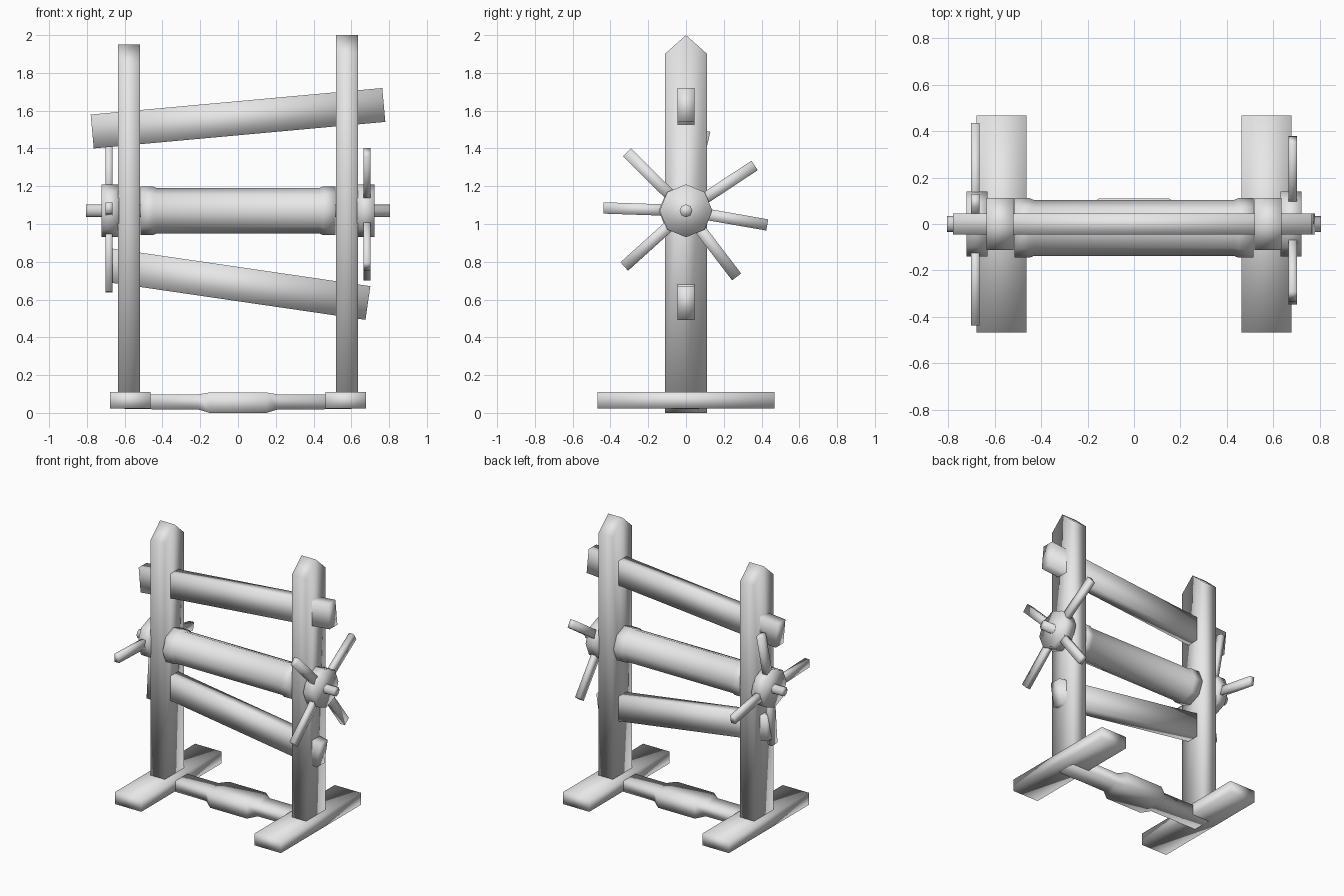
import bpy, bmesh, math
from mathutils import Matrix, Vector

cube = bpy.data.objects.get("Cube")
if cube:
    bpy.data.objects.remove(cube, do_unlink=True)

grey = bpy.data.materials.new("plain_grey")
grey.use_nodes = True
colour = (0.8, 0.8, 0.8, 1)
grey.diffuse_color = colour
grey.node_tree.nodes["Principled BSDF"].inputs["Base Color"].default_value = colour


def finish(name, bm):
    bmesh.ops.recalc_face_normals(bm, faces=bm.faces)
    for face in bm.faces:
        face.smooth = True
    mesh = bpy.data.meshes.new(name)
    bm.to_mesh(mesh)
    bm.free()
    mesh.materials.append(grey)
    obj = bpy.data.objects.new(name, mesh)
    bpy.context.collection.objects.link(obj)
    return obj


def box(name, centre, size, turn=None):
    bm = bmesh.new()
    bmesh.ops.create_cube(bm, size=1)
    turn = turn or Matrix()
    bm.transform(Matrix.Translation(centre) @ turn @ Matrix.Diagonal((*size, 1)))
    return finish(name, bm)


def lathe_x(name, stations, y, z, sides=8):
    """Solid along x through (x, radius) stations."""
    bm = bmesh.new()
    rings = []
    for x, r in stations:
        angles = [math.tau * i / sides for i in range(sides)]
        rings.append([bm.verts.new((x, y + r * math.sin(a), z + r * math.cos(a))) for a in angles])
    for a, b in zip(rings, rings[1:]):
        for i in range(sides):
            j = (i + 1) % sides
            bm.faces.new((a[i], a[j], b[j], b[i]))
    bm.faces.new(rings[0])
    bm.faces.new(rings[-1])
    return finish(name, bm)


def post(name, x, top):
    """Plank with a pointed top."""
    profile = [(-0.112, 0.06), (0, 0.06), (0.112, 0.06),
               (0.112, top - 0.1), (0, top), (-0.112, top - 0.1)]
    bm = bmesh.new()
    near = [bm.verts.new((x - 0.058, y, z)) for y, z in profile]
    far = [bm.verts.new((x + 0.058, y, z)) for y, z in profile]
    for side in (near, far):
        bm.faces.new((side[0], side[1], side[4], side[5]))
        bm.faces.new((side[1], side[2], side[3], side[4]))
    for i in range(6):
        j = (i + 1) % 6
        bm.faces.new((near[i], near[j], far[j], far[i]))
    return finish(name, bm)


AXLE_Z = 1.07

# Uprights and feet
post("right_post", -0.577, 1.95)
post("left_post", 0.577, 2.0)
for side, label in ((-1, "right"), (1, "left")):
    box(label + "_foot", (side * 0.57, 0, 0.067), (0.215, 0.935, 0.088))

# Floor beam with a thicker middle
bm = bmesh.new()
rings = []
for x, y, low, high in ((-0.6, 0.07, 0.02, 0.098), (-0.21, 0.07, 0.018, 0.098),
                        (-0.15, 0.11, 0, 0.108), (0.15, 0.11, 0, 0.108),
                        (0.21, 0.07, 0.018, 0.098), (0.6, 0.07, 0.02, 0.098)):
    corners = ((-y, low), (y, low), (y, high), (-y, high))
    rings.append([bm.verts.new((x, *c)) for c in corners])
for a, b in zip(rings, rings[1:]):
    for i in range(4):
        j = (i + 1) % 4
        bm.faces.new((a[i], a[j], b[j], b[i]))
bm.faces.new(rings[0])
bm.faces.new(rings[-1])
finish("floor_beam", bm)

# Slanted cross bars
box("upper_bar", (0, 0, 1.56), (1.55, 0.09, 0.18), Matrix.Rotation(math.radians(-5.2), 4, "Y"))
box("lower_bar", (0, 0, 0.682), (1.39, 0.09, 0.18), Matrix.Rotation(math.radians(8.3), 4, "Y"))

# Roller with end collars, and the axle
lathe_x("roller", [(-0.515, 0.128), (-0.45, 0.128), (-0.43, 0.12),
                   (0.43, 0.12), (0.45, 0.128), (0.515, 0.128)], -0.017, AXLE_Z)
lathe_x("axle", [(-0.805, 0.034), (0.805, 0.034)], 0, AXLE_Z)

# Hand wheels: hub and four spokes, given as (y, z) tips from the axle
wheels = {
    "right": (-1, [(-0.437, 0.015), (0.43, -0.075), (0.1, 0.425), (-0.035, -0.43)]),
    "left": (1, [(-0.313, 0.31), (0.363, 0.24), (-0.327, -0.295), (0.268, -0.35)]),
}
for label, (side, tips) in wheels.items():
    lathe_x(label + "_hub", [(side * 0.63, 0.14), (side * 0.722, 0.14)], 0, AXLE_Z)
    for n, (y, z) in enumerate(tips):
        length = math.hypot(y, z)
        turn = Matrix.Rotation(math.atan2(z, y), 4, "X")
        centre = Vector((side * 0.683, y / 2, AXLE_Z + z / 2))
        box(f"{label}_spoke_{n + 1}", centre, (0.037, length, 0.06), turn)
